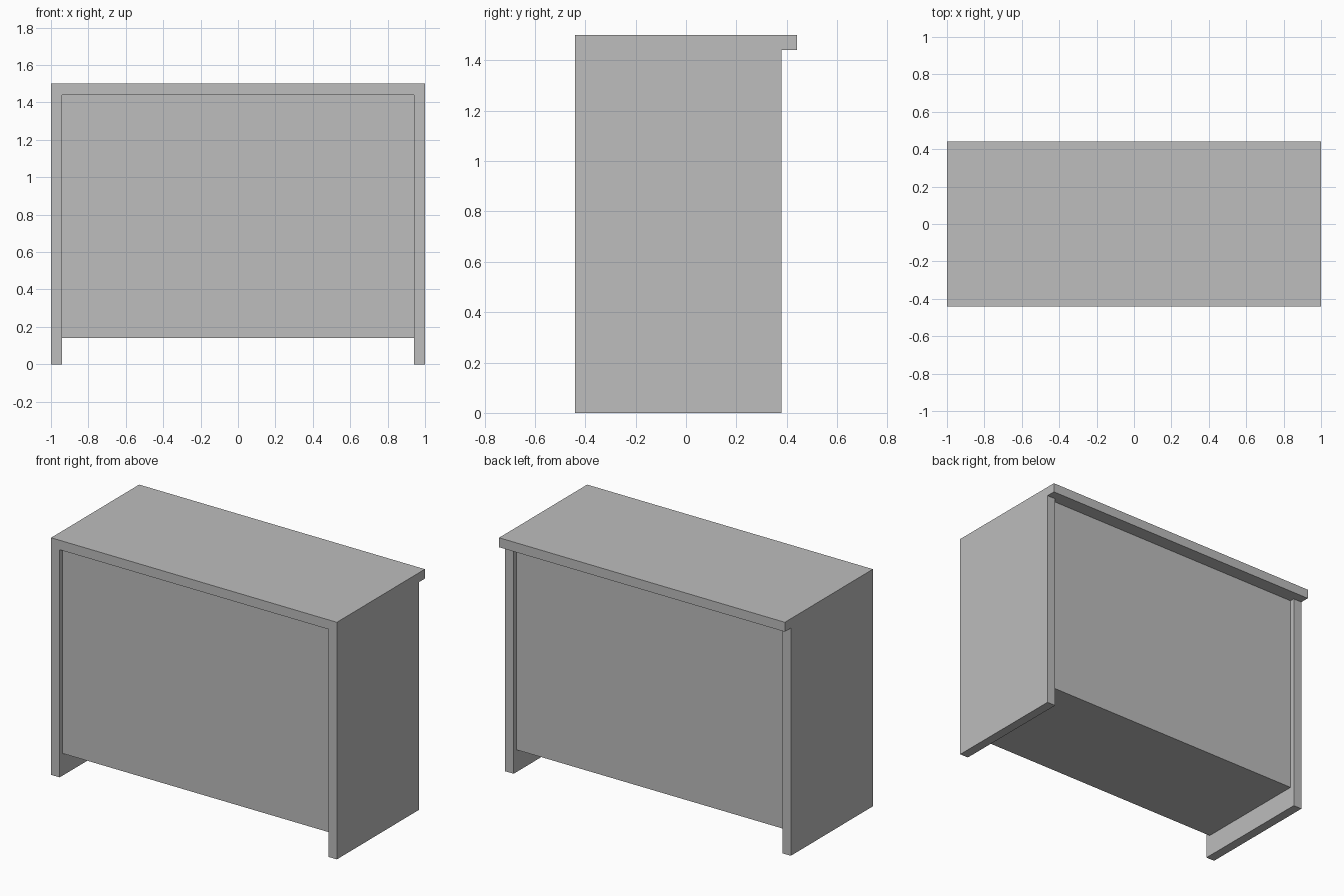
import bpy

cube = bpy.data.objects.get("Cube")
if cube:
    bpy.data.objects.remove(cube, do_unlink=True)

# One plain grey for the whole cabinet
GREY = (0.51, 0.51, 0.51, 1)
grey = bpy.data.materials.new("plain grey")
grey.use_nodes = True
grey.diffuse_color = GREY
grey.node_tree.nodes["Principled BSDF"].inputs["Base Color"].default_value = GREY

WIDTH, HEIGHT, BOARD = 2.0, 1.5, 0.06
FRONT, BACK, OVERHANG = -0.44, 0.38, 0.44
RECESS, FLOOR = 0.03, 0.14


def box(name, low, high):
    """Add a flat-faced box spanning two opposite corners."""
    centre = [(a + b) / 2 for a, b in zip(low, high)]
    bpy.ops.mesh.primitive_cube_add(size=1, location=centre)
    part = bpy.context.object
    part.name = name
    part.scale = [b - a for a, b in zip(low, high)]
    bpy.ops.object.transform_apply(location=False, rotation=False, scale=True)
    part.data.materials.append(grey)
    return part


half = WIDTH / 2
under_top = HEIGHT - BOARD

# Top board, overhanging at the back
box("top_board", (-half, FRONT, under_top), (half, OVERHANG, HEIGHT))

# Side boards reaching the ground
box("left_side", (half - BOARD, FRONT, 0), (half, BACK, under_top))
box("right_side", (-half, FRONT, 0), (BOARD - half, BACK, under_top))

# Closed body, set back from the board edges at front and back
box("cabinet_body", (BOARD - half, FRONT + RECESS, FLOOR),
    (half - BOARD, BACK - RECESS, under_top))
